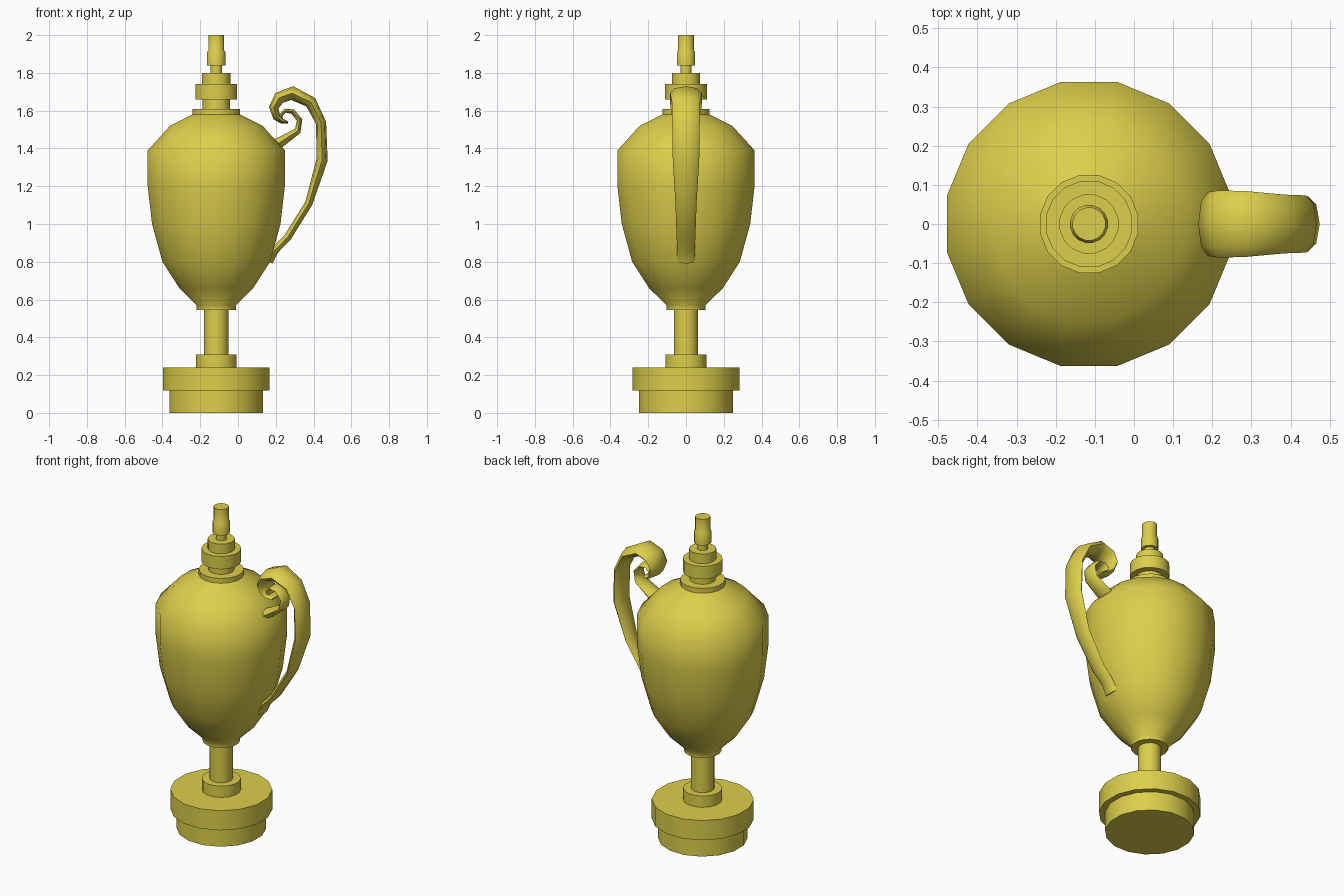
import bpy, bmesh, math
from mathutils import Vector

if "Cube" in bpy.data.objects:
    bpy.data.objects.remove(bpy.data.objects["Cube"])

AXIS_X = -0.115
SIDES = 16
FLAT = math.cos(math.pi / SIDES)   # profile radii are measured across the flats

gold = bpy.data.materials.new("gold")
gold.diffuse_color = (0.72, 0.62, 0.07, 1)
gold.use_nodes = True
gold.node_tree.nodes["Principled BSDF"].inputs["Base Color"].default_value = gold.diffuse_color


def finish(name, bm, angle):
    bmesh.ops.recalc_face_normals(bm, faces=bm.faces)
    mesh = bpy.data.meshes.new(name)
    bm.to_mesh(mesh)
    bm.free()
    obj = bpy.data.objects.new(name, mesh)
    bpy.context.collection.objects.link(obj)
    mesh.materials.append(gold)
    bpy.ops.object.select_all(action='DESELECT')
    obj.select_set(True)
    bpy.context.view_layer.objects.active = obj
    bpy.ops.object.shade_smooth_by_angle(angle=math.radians(angle))
    return obj


def skin(bm, rings):
    """Join successive vertex rings with quads and cap both ends."""
    n = len(rings[0])
    for a, b in zip(rings, rings[1:]):
        for i in range(n):
            j = (i + 1) % n
            bm.faces.new((a[i], a[j], b[j], b[i]))
    bm.faces.new(rings[0])
    bm.faces.new(rings[-1])


def lathe(name, profile):
    """Turn (radius, z) points around the cup axis."""
    bm = bmesh.new()
    rings = []
    for r, z in profile:
        ring = []
        for i in range(SIDES):
            a = (i + 0.5) * 2 * math.pi / SIDES
            ring.append(bm.verts.new((AXIS_X + r / FLAT * math.cos(a),
                                      r / FLAT * math.sin(a), z)))
        rings.append(ring)
    skin(bm, rings)
    return finish(name, bm, 50)


def sweep(name, path, sides=8):
    """Sweep an oval along (x, z, half thickness, half width) points in the xz plane."""
    bm = bmesh.new()
    pts = [Vector((p[0], 0, p[1])) for p in path]
    rings = []
    for k, (x, z, t, w) in enumerate(path):
        before = pts[max(k - 1, 0)]
        after = pts[min(k + 1, len(pts) - 1)]
        d = (after - before).normalized()
        normal = Vector((d.z, 0, -d.x))
        ring = []
        for i in range(sides):
            a = i * 2 * math.pi / sides
            ring.append(bm.verts.new(pts[k] + normal * t * math.cos(a)
                                     + Vector((0, w * math.sin(a), 0))))
        rings.append(ring)
    skin(bm, rings)
    return finish(name, bm, 60)


# Two-step base, collar and stem
lathe("base_plinth", [(0.248, 0), (0.248, 0.12)])
lathe("base_disc", [(0.282, 0.118), (0.282, 0.24)])
lathe("base_collar", [(0.108, 0.235), (0.108, 0.31)])
lathe("stem", [(0.064, 0.30), (0.064, 0.56)])

# Urn body with its foot ring and shoulder rim
lathe("urn_body", [(0.104, 0.545), (0.104, 0.57), (0.195, 0.66), (0.285, 0.80),
                   (0.340, 1.00), (0.363, 1.20), (0.363, 1.39), (0.245, 1.52),
                   (0.125, 1.58), (0.125, 1.61)])

# Neck, lid and finial
lathe("neck", [(0.072, 1.60), (0.072, 1.67)])
lathe("lid", [(0.110, 1.66), (0.110, 1.74)])
lathe("lid_cap", [(0.075, 1.735), (0.075, 1.80)])
lathe("finial", [(0.030, 1.79), (0.030, 1.84), (0.048, 1.84), (0.048, 1.91),
                 (0.042, 1.92), (0.042, 2.00)])

# Large handle rising from the body and curling over at the top
sweep("handle", [
    (0.165, 0.80, 0.020, 0.050), (0.195, 0.86, 0.020, 0.046),
    (0.263, 0.93, 0.020, 0.050), (0.375, 1.11, 0.020, 0.056),
    (0.445, 1.34, 0.030, 0.070), (0.440, 1.535, 0.027, 0.073),
    (0.385, 1.645, 0.032, 0.075), (0.287, 1.693, 0.037, 0.084),
    (0.218, 1.668, 0.033, 0.086), (0.189, 1.615, 0.025, 0.082),
    (0.205, 1.565, 0.020, 0.072), (0.232, 1.545, 0.014, 0.062),
    (0.265, 1.538, 0.006, 0.050)])

# Short scroll from the shoulder, curling into the handle's end
sweep("handle_scroll", [
    (0.180, 1.405, 0.034, 0.062), (0.235, 1.440, 0.026, 0.056),
    (0.316, 1.493, 0.018, 0.050), (0.326, 1.550, 0.015, 0.048),
    (0.290, 1.595, 0.013, 0.046), (0.250, 1.600, 0.011, 0.046),
    (0.226, 1.575, 0.010, 0.046), (0.232, 1.548, 0.008, 0.046)])
